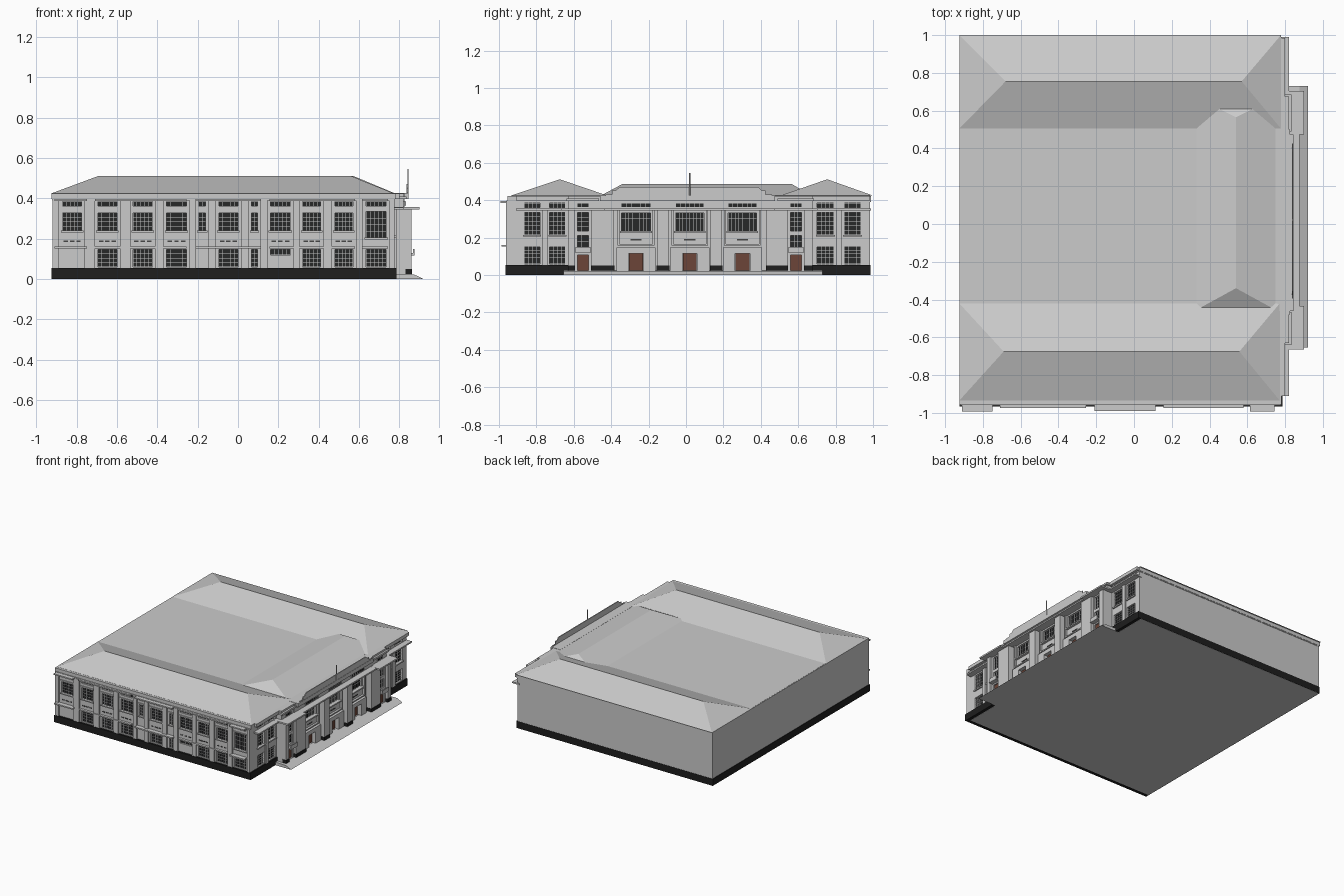
import bpy

if "Cube" in bpy.data.objects:
    bpy.data.objects.remove(bpy.data.objects["Cube"])

parts = {}          # part name -> list of boxes


def box(part, side, u, d, z):
    """u = along the facade, d = outward distance, z = height."""
    if side == 'E':
        parts.setdefault(part, []).append((d[0], d[1], u[0], u[1], z[0], z[1]))
    elif side == 'F':
        parts.setdefault(part, []).append((u[0], u[1], -d[1], -d[0], z[0], z[1]))


def block(part, x0, x1, y0, y1, z0, z1):
    parts.setdefault(part, []).append((x0, x1, y0, y1, z0, z1))


def mesh_object(name, verts, faces, mat=None):
    me = bpy.data.meshes.new(name)
    me.from_pydata(verts, [], faces)
    if mat:
        me.materials.append(mat)
    ob = bpy.data.objects.new(name, me)
    bpy.context.collection.objects.link(ob)
    return ob


def material(name, col):
    m = bpy.data.materials.new(name)
    m.diffuse_color = (*col, 1)
    m.use_nodes = True
    m.node_tree.nodes["Principled BSDF"].inputs["Base Color"].default_value = m.diffuse_color
    return m


def window(side, u, z, core, cols, rows, face):
    """Dark pane with a grid of glazing bars, set back in its opening."""
    box('window_glass', side, u, (core - .004, core + .002), z)
    t = .0022
    for i in range(cols + 1):
        c = u[0] + (u[1] - u[0]) * i / cols
        box('glazing_bars', side, (c - t / 2, c + t / 2), (core, core + .007), z)
    for j in range(rows + 1):
        c = z[0] + (z[1] - z[0]) * j / rows
        box('glazing_bars', side, u, (core, core + .006), (c - t / 2, c + t / 2))


def facade(part, side, span, zs, core, face, bays):
    """Wall skin: piers between bays, spandrels between the openings of each bay."""
    pos = span[0]
    for u0, u1, openings in bays:
        box(part, side, (pos, u0), (core - .01, face), zs)
        z = zs[0]
        for o0, o1 in openings:
            box(part, side, (u0, u1), (core - .01, face), (z, o0))
            z = o1
        box(part, side, (u0, u1), (core - .01, face), (z, zs[1]))
        pos = u1
    box(part, side, (pos, span[1]), (core - .01, face), zs)


def hip(name, x0, x1, y0, y1, z0, ra, rb, z1):
    """Hipped roof with the ridge running from ra to rb."""
    v = [(x0, y0, z0), (x1, y0, z0), (x1, y1, z0), (x0, y1, z0), (*ra, z1), (*rb, z1)]
    if ra[1] == rb[1]:
        f = [(0, 1, 5, 4), (1, 2, 5), (2, 3, 4, 5), (3, 0, 4), (3, 2, 1, 0)]
    else:
        f = [(0, 1, 4), (1, 2, 5, 4), (2, 3, 5), (3, 0, 4, 5), (3, 2, 1, 0)]
    mesh_object(name, v, f)


def prism(name, profile, axis, a, b, mat=None):
    """Extrude a 2D profile: axis 'Y' takes (x,z), axis 'X' takes (y,z)."""
    n = len(profile)
    v = [(p, t, q) if axis == 'Y' else (t, p, q) for t in (a, b) for p, q in profile]
    f = [(i, (i + 1) % n, n + (i + 1) % n, n + i) for i in range(n)]
    f += [tuple(reversed(range(n))), tuple(range(n, 2 * n))]
    mesh_object(name, v, f, mat)


# main body and dark plinth
block('body', -.92, .76, -.935, .985, 0, .425)
block('plinth', -.924, .785, -.965, .987, .001, .055)
block('cornice', -.925, .78, -.955, .99, .396, .424)
block('cornice_lip', -.922, .778, -.96, .988, .39, .398)

# roofs
hip('north_roof', -.925, .778, .505, 1.0, .425, (-.68, .755), (.57, .755), .512)
hip('south_roof', -.925, .772, -.935, -.42, .425, (-.69, -.675), (.558, -.675), .512)
hip('east_roof', .33, .75, -.455, .67, .425, (.54, -.34), (.54, .565), .487)

# front facade
LOW, UP, TR = (.06, .147), (.24, .328), (.362, .384)
xs = [(-.87, -.775), (-.695, -.60), (-.52, -.425), (-.355, -.255), (-.195, -.16),
      (-.095, 0), (.067, .097), (.16, .26), (.32, .41), (.48, .57), (.635, .735)]
bays = []
for i, (a, b) in enumerate(xs):
    ops = [LOW, UP, TR]
    if i in (0, 4):
        ops = [UP, TR]
    elif i == 7:
        ops = [(.12, .147), UP, TR]
    elif i == 10:
        ops = [LOW, (.205, .335), TR]
    bays.append((a, b, ops))
    narrow = b - a < .06
    for o in ops:
        h = o[1] - o[0]
        window('F', (a, b), o, .935, 2 if narrow else 5, 1 if h < .04 else 4, .95)
    # window surround, sill and small vents
    box('window_sills', 'F', (a - .008, b + .008), (.945, .958), (ops[-2][0] - .008, ops[-2][0]))
    box('window_sills', 'F', (a - .008, b + .008), (.945, .957), (.335, .343))
    if not narrow and i != 10:
        for k in range(3):
            c = a + (b - a) * (k + .5) / 3
            box('vents', 'F', (c - .011, c + .011), (.945, .952), (.184, .192))
facade('front_wall', 'F', (-.92, .775), (.05, .395), .935, .95, bays)
for (a, b), (c, d) in zip(xs, xs[1:]):
    m, w = (b + c) / 2, (c - b) / 2 - .014
    if w > .005:
        box('front_pilasters', 'F', (m - w, m + w), (.94, .962), (.05, .39))
for a, b in ((-.92, -.89), (.75, .775)):
    box('front_pilasters', 'F', (a, b), (.94, .962), (.05, .39))
for a, b, d in ((-.91, -.75, .992), (-.71, -.255, .975), (-.21, .115, .99),
                (.155, .58, .975), (.615, .745, .992)):
    box('front_ledges', 'F', (a, b), (.94, d), (.386, .396))
    box('front_ledges', 'F', (a, b), (.94, d - .006), (.152, .162))

# east wings
for span, wins in (((-.95, -.60), ((-.865, -.78), (-.73, -.645))),
                   ((.66, .985), ((.70, .79), (.845, .935)))):
    ops = [(.06, .15), (.215, .335), (.36, .385)]
    facade('wing_walls', 'E', span, (.05, .395), .76, .775, [(*w, ops) for w in wins])
    for w in wins:
        for o in ops:
            window('E', w, o, .76, 4, 1 if o[1] - o[0] < .04 else 5, .775)
        box('wing_sills', 'E', (w[0] - .006, w[1] + .006), (.77, .785), (.205, .215))
    m = (wins[0][1] + wins[1][0]) / 2
    box('wing_pilasters', 'E', (m - .016, m + .016), (.77, .785), (.05, .345))
box('wing_ledges', 'E', (-.91, -.60), (.76, .82), (.345, .356))
box('wing_ledges', 'E', (.66, .99), (.76, .82), (.345, .356))
box('wing_ledges', 'E', (-.91, .985), (.76, .80), (.398, .424))

# stair towers with doors, small windows and balconies
for c, lo, hi in ((-.55, -.63, -.475), (.588, .50, .675)):
    w = (c - .03, c + .03)
    ops = [(.025, .108), (.145, .212), (.235, .335)]
    box('tower_core', 'E', (lo, hi), (.75, .825), (.02, .345))
    facade('tower_walls', 'E', (lo, hi), (.02, .347), .825, .84, [(*w, ops)])
    for a, b in ((lo, c - .045), (c + .045, hi)):
        box('tower_piers', 'E', (a, b), (.83, .86), (.02, .347))
        box('pier_bases', 'E', (a - .002, b + .002), (.83, .863), (.024, .05))
    box('doors', 'E', w, (.82, .83), ops[0])
    window('E', w, ops[1], .825, 3, 2, .84)
    window('E', w, ops[2], .825, 3, 4, .84)
    box('tower_balconies', 'E', (c - .04, c + .04), (.83, .875), (.118, .128))
    box('tower_balconies', 'E', (c - .04, c + .04), (.869, .875), (.128, .15))
    box('tower_canopies', 'E', (c - .115, c + .115), (.76, .90), (.345, .357))
    box('tower_attic', 'E', (lo, hi), (.75, .82), (.355, .424))
    box('tower_attic', 'E', (lo - .01, hi + .01), (.76, .835), (.396, .41))
    window('E', w, (.362, .385), .82, 3, 1, .83)

# central block: three tall bays with doors below
box('central_core', 'E', (-.50, .52), (.75, .795), (.02, .424))
mid = [(-.345, -.19), (-.055, .095), (.225, .378)]
D, W = (.025, .115), (.235, .333)
facade('central_wall', 'E', (-.50, .52), (.02, .347), .795, .812,
       [(a, b, [(.025, .145), W]) for a, b in mid])
box('central_attic', 'E', (-.48, .50), (.75, .825), (.355, .424))
box('central_attic', 'E', (-.46, .475), (.76, .845), (.396, .426))
box('central_canopy', 'E', (-.48, .50), (.76, .875), (.345, .356))
for a, b in mid:
    c = (a + b) / 2
    window('E', (a, b), W, .795, 8, 3, .812)
    window('E', (a, b), (.364, .385), .825, 6, 1, .83)
    box('doors', 'E', (c - .037, c + .037), (.79, .805), D)
    # porch surround and raised frame around the window
    for s in (-1, 1):
        e = sorted((c + s * .04, c + s * .105))
        box('porch_surrounds', 'E', e, (.79, .835), (.02, .147))
        f = sorted((c + s * .088, c + s * .098))
        box('window_frames', 'E', f, (.80, .828), (.165, .345))
    box('porch_surrounds', 'E', (c - .105, c + .105), (.79, .835), (.115, .147))
    box('window_frames', 'E', (c - .098, c + .098), (.80, .828), (.158, .167))
    box('window_sills', 'E', (a - .008, b + .008), (.80, .83), (.225, .235))
    box('vents', 'E', (c - .03, c + .03), (.80, .814), (.184, .192))
for a, b in ((-.475, -.385), (-.155, -.09), (.13, .192), (.43, .50)):
    box('central_piers', 'E', (a, b), (.79, .86), (.02, .347))
    box('pier_bases', 'E', (a - .002, b + .002), (.79, .863), (.024, .05))

# entrance slab sloping down to the ground
prism('entrance_slab', [(.75, 0), (.92, 0), (.875, .022), (.75, .025)], 'Y', -.655, .73)

# thin stepped parapet and flagpole
half = [(.46, .42), (.46, .432), (.425, .432), (.425, .452), (.405, .452), (.385, .471)]
prism('stepped_parapet', half + [(.03 - y, z) for y, z in reversed(half)], 'X', .836, .843)
bpy.ops.mesh.primitive_cylinder_add(vertices=8, radius=.003, depth=.125, location=(.843, .02, .484))
bpy.context.object.name = 'flagpole'

# turn the collected boxes into one object per part
dark = material('dark_plinth', (.013, .013, .013))
mats = {'plinth': dark, 'pier_bases': dark,
        'window_glass': material('dark_glass', (.02, .021, .022)),
        'vents': material('vent_grey', (.06, .06, .06)),
        'doors': material('brown_door', (.15, .06, .04))}
quads = ((0, 2, 3, 1), (4, 5, 7, 6), (0, 1, 5, 4), (2, 6, 7, 3), (0, 4, 6, 2), (1, 3, 7, 5))
for name, boxes in parts.items():
    verts, faces = [], []
    for x0, x1, y0, y1, z0, z1 in boxes:
        n = len(verts)
        verts += [(x, y, z) for z in (z0, z1) for y in (y0, y1) for x in (x0, x1)]
        faces += [tuple(n + i for i in q) for q in quads]
    mesh_object(name, verts, faces, mats.get(name))
